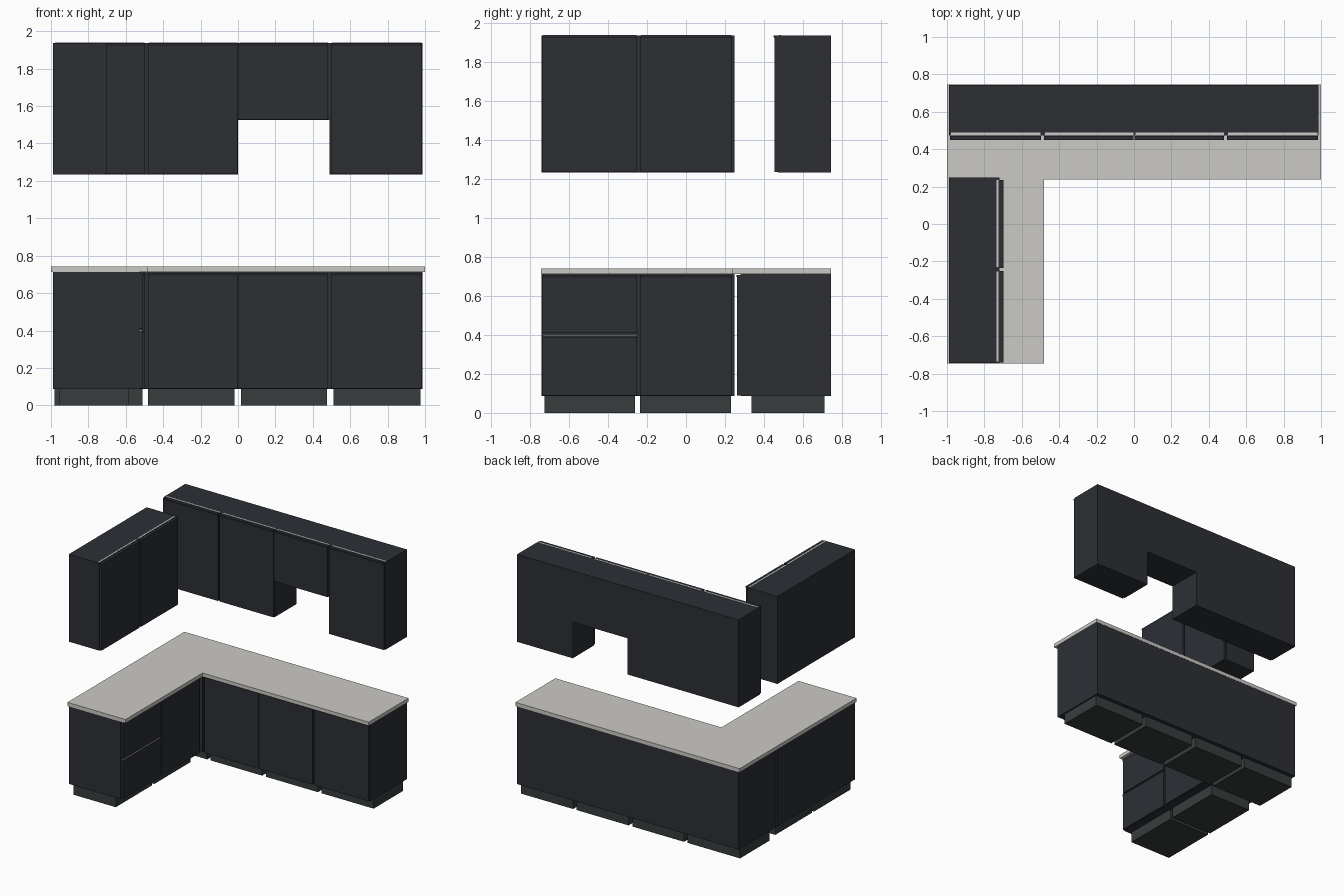
import bpy, bmesh

if "Cube" in bpy.data.objects:
    bpy.data.objects.remove(bpy.data.objects["Cube"])


def material(name, rgb):
    m = bpy.data.materials.new(name)
    m.diffuse_color = (*rgb, 1)
    m.use_nodes = True
    m.node_tree.nodes["Principled BSDF"].inputs["Base Color"].default_value = m.diffuse_color
    return m


DARK = material("dark_front", (0.025, 0.028, 0.034))
KICK = material("plinth_grey", (0.038, 0.046, 0.047))
METAL = material("light_metal", (0.8, 0.8, 0.79))
STONE = material("worktop_stone", (0.6, 0.59, 0.56))


# wall frames: s runs along the wall, d out from it
def back(s, d, z):
    return (s, 0.743 - d, z)


def left(s, d, z):
    return (-0.99 + d, s, z)


def prism(name, rings, mat):
    """Solid between two matching outlines."""
    bm = bmesh.new()
    a, b = [[bm.verts.new(p) for p in ring] for ring in rings]
    bm.faces.new(a)
    bm.faces.new(b)
    for i in range(len(a)):
        j = (i + 1) % len(a)
        bm.faces.new((a[i], a[j], b[j], b[i]))
    bmesh.ops.recalc_face_normals(bm, faces=bm.faces)
    me = bpy.data.meshes.new(name)
    bm.to_mesh(me)
    bm.free()
    me.materials.append(mat)
    ob = bpy.data.objects.new(name, me)
    bpy.context.collection.objects.link(ob)
    return ob


def extrude(name, wall, profile, s0, s1, mat):
    return prism(name, [[wall(s, d, z) for d, z in profile] for s in (s0, s1)], mat)


def box(name, wall, s0, s1, d0, d1, z0, z1, mat):
    return extrude(name, wall, [(d0, z0), (d1, z0), (d1, z1), (d0, z1)], s0, s1, mat)


def door(name, wall, s0, s1, d, z0, z1):
    """Front panel with a small finger lip along its top edge."""
    prof = [(d + 0.001, z0), (d + 0.018, z0), (d + 0.018, z1 - 0.014),
            (d + 0.022, z1 - 0.008), (d + 0.022, z1), (d + 0.001, z1)]
    extrude(name, wall, prof, s0, s1, DARK)


# unit = carcass start/end, door start/end
BACK_UNITS = [(-0.99, -0.49, -0.985, -0.498), (-0.49, 0, -0.482, -0.002),
              (0, 0.49, 0.002, 0.482), (0.49, 0.987, 0.496, 0.983)]
LEFT_UNITS = [(-0.742, -0.245, -0.74, -0.252), (-0.245, 0.249, -0.236, 0.236)]
BACK_KICKS = [(-0.98, -0.51), (-0.48, -0.02), (0.015, 0.477), (0.51, 0.975)]
LEFT_KICKS = [(-0.725, -0.262), (-0.235, 0.23)]

for tag, wall, units, kicks in (("back", back, BACK_UNITS, BACK_KICKS),
                                ("left", left, LEFT_UNITS, LEFT_KICKS)):
    for i, ((c0, c1, p0, p1), (k0, k1)) in enumerate(zip(units, kicks)):
        n = f"{tag}_{i + 1}"
        # base cabinet
        box("plinth_" + n, wall, k0, k1, 0.032, 0.407, 0, 0.088, KICK)
        box("base_carcass_" + n, wall, c0, c1, 0, 0.463, 0.086, 0.712, DARK)
        if tag == "left" and i == 0:
            door("lower_drawer", wall, p0, p1, 0.463, 0.09, 0.398)
            door("upper_drawer", wall, p0, p1, 0.463, 0.41, 0.708)
            box("drawer_handle_strip", wall, p0 + 0.005, p1, 0.464, 0.476,
                0.397, 0.402, METAL)
        else:
            door("base_door_" + n, wall, p0, p1, 0.463, 0.09, 0.708)
        # wall cabinet, one shortened above the cooking area
        zb = 1.525 if tag == "back" and i == 2 else 1.233
        box("wall_carcass_" + n, wall, c0, c1, 0, 0.271, zb, 1.938, DARK)
        door("wall_door_" + n, wall, p0, p1, 0.271, zb + 0.003, 1.937)
        box("wall_handle_strip_" + n, wall, p0 + 0.006, p1 - 0.002, 0.254, 0.266,
            1.93, 1.94, METAL)

# L-shaped worktop
outline = [(-1, -0.745), (-0.482, -0.745), (-0.482, 0.237), (1, 0.237),
           (1, 0.745), (-1, 0.745)]
prism("worktop", [[(x, y, z) for x, y in outline] for z in (0.712, 0.742)], STONE)
